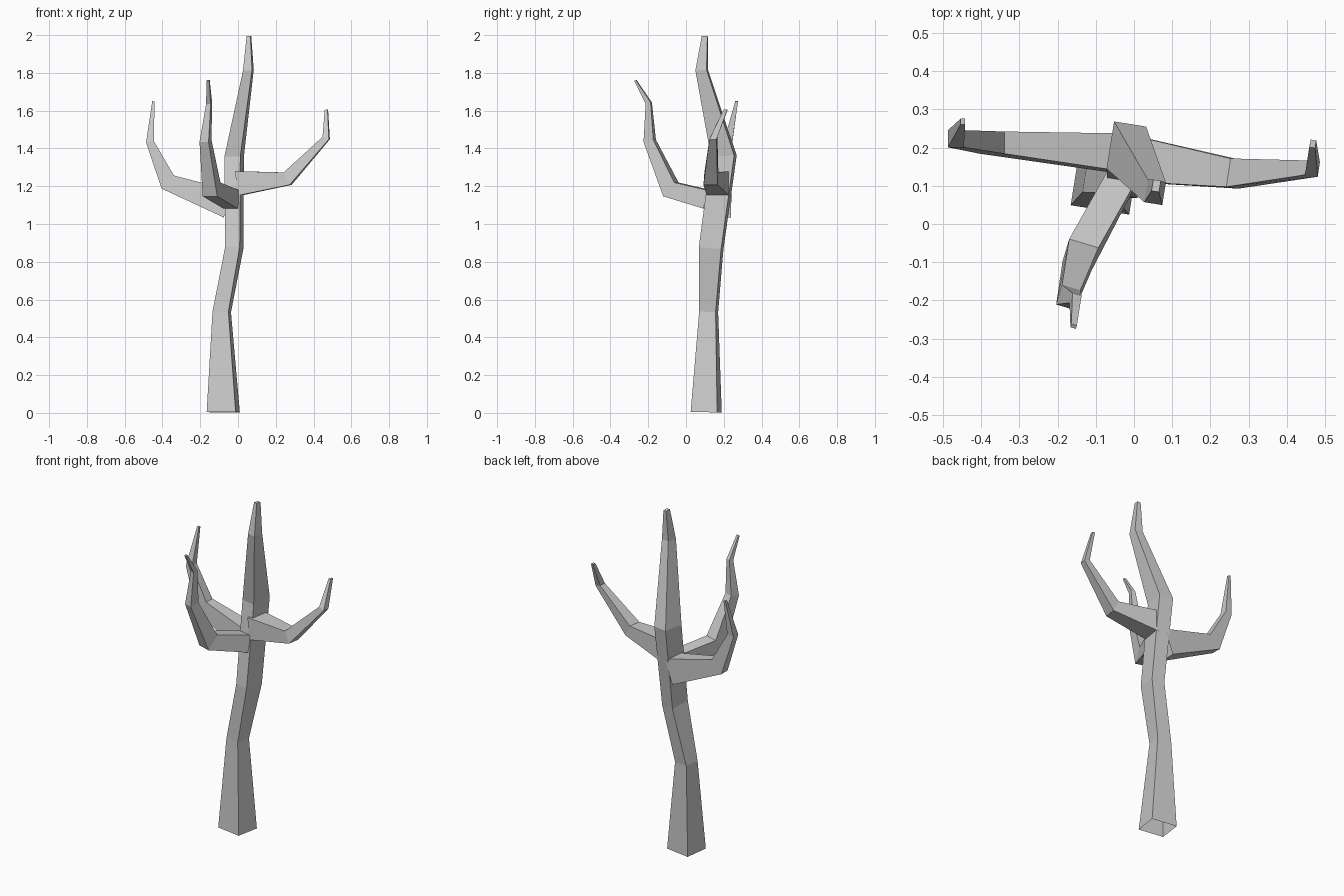
import bpy, bmesh
from mathutils import Vector


def limb(name, side, stations):
    """Tapered four-sided limb; stations are (x, y, z, width, depth)."""
    side = Vector(side).normalized()
    pts = [Vector(s[:3]) for s in stations]
    dirs = [(b - a).normalized() for a, b in zip(pts, pts[1:])]
    bm = bmesh.new()
    rings = []
    for i, (p, s) in enumerate(zip(pts, stations)):
        tangent = dirs[max(i - 1, 0)] + dirs[min(i, len(dirs) - 1)]
        across = tangent.cross(side).normalized()
        u, v = side * s[3] / 2, across * s[4] / 2
        rings.append([bm.verts.new(p + u * a + v * b)
                      for a, b in ((-1, -1), (1, -1), (1, 1), (-1, 1))])
    for lo, hi in zip(rings, rings[1:]):
        for k in range(4):
            n = (k + 1) % 4
            bm.faces.new((lo[k], lo[n], hi[n], hi[k]))
    bm.faces.new(rings[-1])  # closed tip, open root
    bmesh.ops.recalc_face_normals(bm, faces=bm.faces)
    mesh = bpy.data.meshes.new(name)
    bm.to_mesh(mesh)
    bm.free()
    bpy.context.collection.objects.link(bpy.data.objects.new(name, mesh))


# Crooked main stem
limb("trunk", (1, -0.16, 0), [
    (-0.078, 0.107, 0.004, 0.155, 0.142),
    (-0.086, 0.120, 0.535, 0.085, 0.088),
    (-0.020, 0.133, 0.872, 0.078, 0.120),
    (-0.020, 0.200, 1.360, 0.085, 0.125),
    (0.055, 0.083, 1.815, 0.048, 0.060),
    (0.058, 0.100, 1.995, 0.020, 0.030)])

# Three upward-bending branches
limb("right_branch", (0.15, 1, 0), [
    (0.000, 0.170, 1.215, 0.120, 0.130),
    (0.263, 0.132, 1.240, 0.075, 0.073),
    (0.467, 0.145, 1.455, 0.038, 0.036),
    (0.468, 0.210, 1.605, 0.020, 0.015)])
limb("left_branch", (0, 1, 0), [
    (-0.050, 0.187, 1.105, 0.100, 0.150),
    (-0.372, 0.213, 1.222, 0.058, 0.095),
    (-0.466, 0.223, 1.435, 0.045, 0.042),
    (-0.448, 0.268, 1.650, 0.015, 0.012)])
limb("front_branch", (1, -0.3, 0), [
    (-0.035, 0.115, 1.130, 0.080, 0.100),
    (-0.140, -0.080, 1.183, 0.080, 0.095),
    (-0.172, -0.192, 1.440, 0.050, 0.055),
    (-0.153, -0.197, 1.640, 0.025, 0.028),
    (-0.158, -0.268, 1.760, 0.015, 0.010)])
